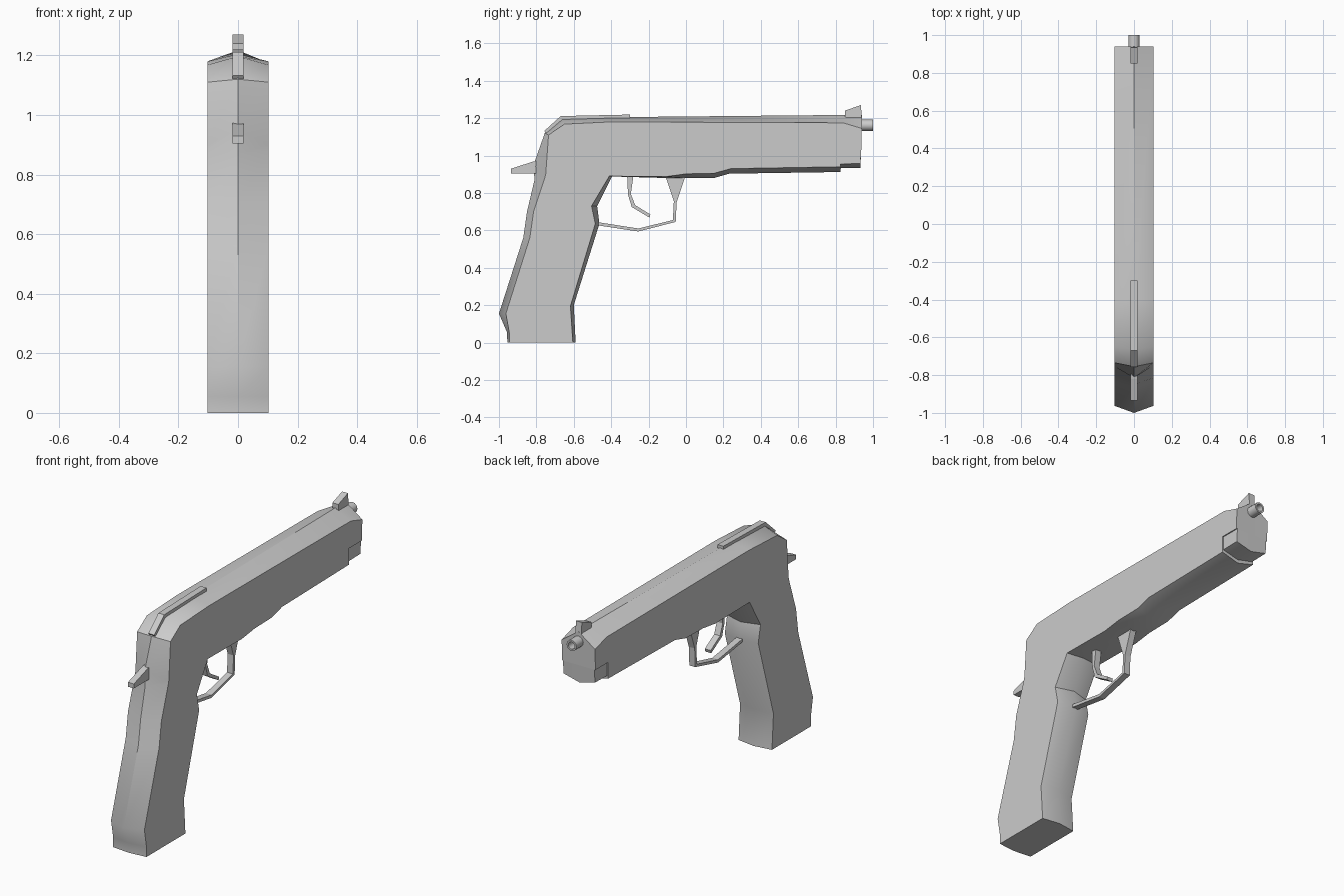
import bpy, bmesh, math


def finish(name, bm, smooth=False):
    bmesh.ops.recalc_face_normals(bm, faces=bm.faces)
    mesh = bpy.data.meshes.new(name)
    bm.to_mesh(mesh)
    bm.free()
    ob = bpy.data.objects.new(name, mesh)
    bpy.context.collection.objects.link(ob)
    if smooth:
        bpy.context.view_layer.objects.active = ob
        ob.select_set(True)
        bpy.ops.object.shade_smooth_by_angle(angle=math.radians(35))
        ob.select_set(False)
    return ob


def ridged(name, pairs, half):
    """Side outlines at x = +-half joined to a ridge outline at x = 0.
    Each entry is (side y, side z, ridge y, ridge z)."""
    bm = bmesh.new()
    left = [bm.verts.new((-half, a, b)) for a, b, c, d in pairs]
    mid = [bm.verts.new((0, c, d)) for a, b, c, d in pairs]
    right = [bm.verts.new((half, a, b)) for a, b, c, d in pairs]
    bm.faces.new(left)
    bm.faces.new(right)
    n = len(pairs)
    for i in range(n):
        j = (i + 1) % n
        bm.faces.new((left[i], left[j], mid[j], mid[i]))
        bm.faces.new((mid[i], mid[j], right[j], right[i]))
    return finish(name, bm, True)


def prism(name, outline, half=0.018):
    """Flat outline in the yz plane extruded across x."""
    bm = bmesh.new()
    a = [bm.verts.new((-half, y, z)) for y, z in outline]
    b = [bm.verts.new((half, y, z)) for y, z in outline]
    bm.faces.new(a)
    bm.faces.new(b)
    n = len(a)
    for i in range(n):
        j = (i + 1) % n
        bm.faces.new((a[i], a[j], b[j], b[i]))
    return finish(name, bm)


# Frame: grip and slide in one ridged shell
ridged("frame", [
    (-0.945, 0.00, -0.955, 0.00),
    (-0.945, 0.055, -0.957, 0.055),
    (-0.963, 0.155, -1.00, 0.155),
    (-0.835, 0.56, -0.87, 0.56),
    (-0.815, 0.70, -0.85, 0.70),
    (-0.755, 0.88, -0.81, 0.87),
    (-0.75, 0.90, -0.815, 0.95),
    (-0.735, 1.11, -0.755, 1.12),
    (-0.65, 1.168, -0.665, 1.197),
    (-0.40, 1.18, -0.40, 1.205),
    (0.84, 1.175, 0.84, 1.217),
    (0.94, 1.145, 0.94, 1.217),
    (0.937, 1.03, 0.937, 1.03),
    (0.825, 1.03, 0.825, 1.03),
    (0.825, 0.94, 0.825, 0.912),
    (0.24, 0.93, 0.23, 0.903),
    (0.15, 0.905, 0.15, 0.88),
    (0.00, 0.902, 0.00, 0.88),
    (-0.11, 0.887, -0.11, 0.88),
    (-0.41, 0.89, -0.395, 0.888),
    (-0.505, 0.73, -0.475, 0.73),
    (-0.485, 0.635, -0.463, 0.635),
    (-0.618, 0.195, -0.60, 0.20),
    (-0.605, 0.00, -0.59, 0.00),
], 0.102)

# Slightly inset block under the muzzle
ridged("muzzle_block", [
    (0.82, 1.03, 0.82, 1.03),
    (0.937, 1.03, 0.937, 1.03),
    (0.932, 0.957, 0.932, 0.933),
    (0.82, 0.955, 0.82, 0.932),
], 0.096)

# Hollow barrel end
bm = bmesh.new()
N = 12
rings = []
for r, y in ((0.03, 0.92), (0.03, 1.0), (0.02, 1.0), (0.02, 0.942)):
    rings.append([bm.verts.new((r * math.cos(2 * math.pi * i / N), y,
                                1.162 + r * math.sin(2 * math.pi * i / N))) for i in range(N)])
for p, q in zip(rings, rings[1:]):
    for i in range(N):
        j = (i + 1) % N
        bm.faces.new((p[i], p[j], q[j], q[i]))
bm.faces.new(rings[0])
bm.faces.new(rings[-1])
finish("barrel", bm, True)

# Sights along the top
prism("front_sight", [(0.85, 1.20), (0.85, 1.24), (0.935, 1.27), (0.94, 1.20)])
prism("rear_rail", [(-0.30, 1.20), (-0.30, 1.219), (-0.67, 1.211), (-0.757, 1.132),
                    (-0.74, 1.11), (-0.65, 1.18)])

# Hammer at the back
prism("hammer", [(-0.935, 0.905), (-0.935, 0.93), (-0.82, 0.967), (-0.76, 0.98), (-0.76, 0.905)])

# Trigger and its guard
prism("trigger", [(-0.315, 0.90), (-0.31, 0.79), (-0.29, 0.725), (-0.195, 0.668),
                  (-0.19, 0.685), (-0.272, 0.735), (-0.295, 0.795), (-0.28, 0.90)])
prism("trigger_guard", [(-0.48, 0.645), (-0.255, 0.61), (-0.07, 0.655), (-0.065, 0.755),
                        (-0.11, 0.89), (-0.003, 0.89), (-0.05, 0.75), (-0.055, 0.645),
                        (-0.255, 0.594), (-0.48, 0.628)])
